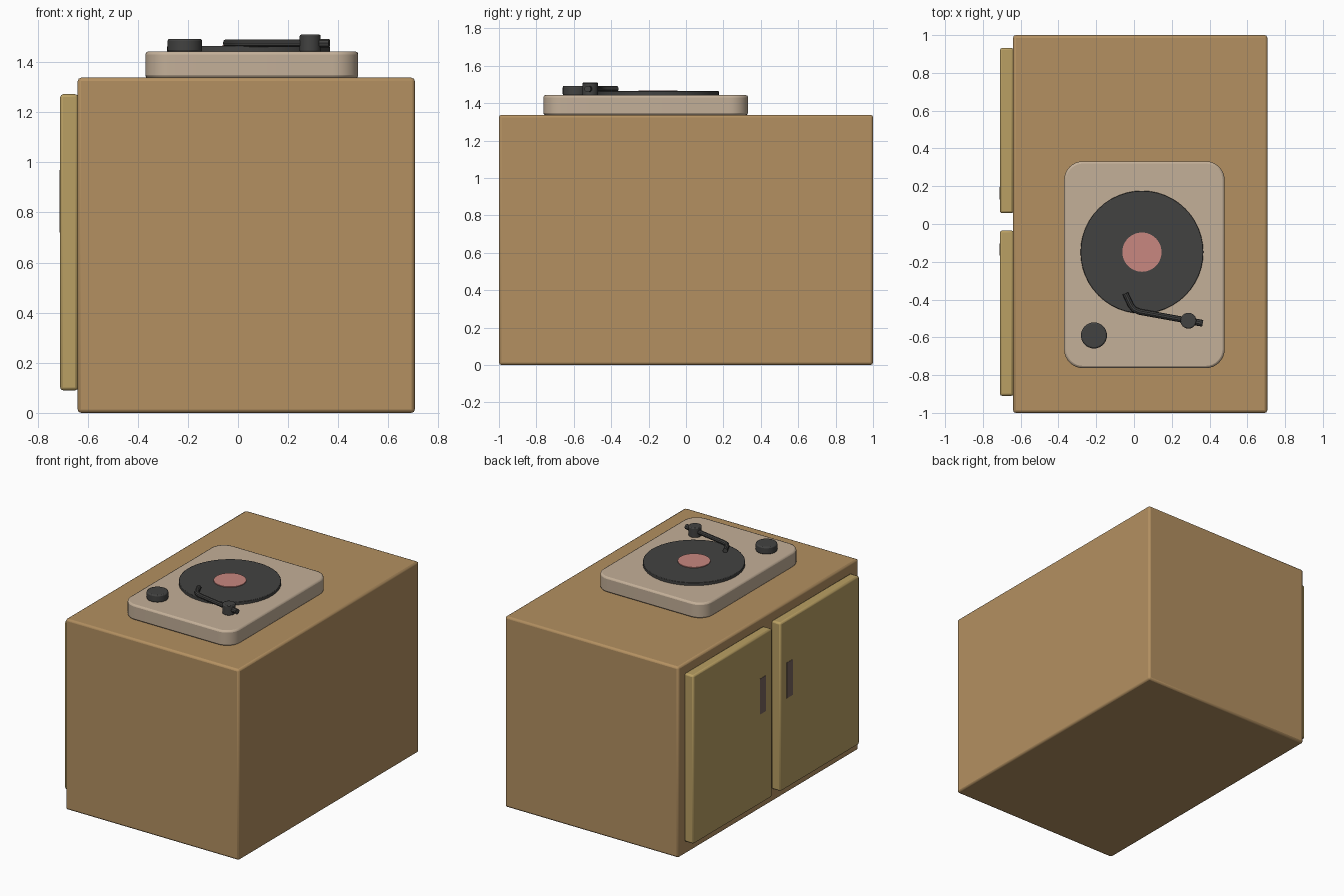
import bpy, math
from mathutils import Vector

if "Cube" in bpy.data.objects:
    bpy.data.objects.remove(bpy.data.objects["Cube"])


def mat(name, rgb):
    m = bpy.data.materials.new(name)
    m.diffuse_color = [(c / 255) ** 2.2 for c in rgb] + [1]
    m.use_nodes = True
    m.node_tree.nodes["Principled BSDF"].inputs["Base Color"].default_value = m.diffuse_color
    return m


WOOD = mat("wood", (178, 143, 97))
DOOR = mat("door_wood", (184, 158, 99))
CREAM = mat("cream", (194, 174, 151))
BLACK = mat("black", (68, 68, 67))
LABEL = mat("label_red", (199, 134, 127))
PULL = mat("pull_dark", (118, 100, 92))


def finish(o, name, material, bevel=0, segments=2):
    o.name = name
    o.data.materials.append(material)
    if bevel:
        b = o.modifiers.new("bevel", "BEVEL")
        b.width, b.segments, b.limit_method = bevel, segments, "ANGLE"
        b.angle_limit = math.radians(40)
    bpy.ops.object.shade_smooth_by_angle(angle=math.radians(35))
    return o


def box(name, lo, hi, material, bevel=0):
    lo, hi = Vector(lo), Vector(hi)
    bpy.ops.mesh.primitive_cube_add(size=1, location=(lo + hi) / 2)
    o = bpy.context.object
    o.scale = hi - lo
    bpy.ops.object.transform_apply(location=False, rotation=False, scale=True)
    return finish(o, name, material, bevel)


def disc(name, x, y, r, z0, z1, material, bevel=0, sides=48):
    bpy.ops.mesh.primitive_cylinder_add(vertices=sides, radius=r, depth=z1 - z0,
                                        location=(x, y, (z0 + z1) / 2))
    return finish(bpy.context.object, name, material, bevel)


def tube(name, points, r, material):
    c = bpy.data.curves.new(name, "CURVE")
    c.dimensions, c.bevel_depth = "3D", r
    c.bevel_resolution, c.use_fill_caps = 3, True
    s = c.splines.new("POLY")
    s.points.add(len(points) - 1)
    for p, co in zip(s.points, points):
        p.co = (*co, 1)
    o = bpy.data.objects.new(name, c)
    bpy.context.collection.objects.link(o)
    bpy.ops.object.select_all(action="DESELECT")
    bpy.context.view_layer.objects.active = o
    o.select_set(True)
    bpy.ops.object.convert(target="MESH")
    return finish(bpy.context.object, name, material)


# Cabinet body
box("cabinet", (-0.64, -1, 0), (0.706, 1, 1.338), WOOD, 0.014)

# Two doors on the -x side, with flush pulls near the middle
for side, y0, y1, h0, h1 in (("left", 0.057, 0.932, 0.13, 0.195),
                             ("right", -0.91, -0.034, -0.167, -0.102)):
    box(side + "_door", (-0.71, y0, 0.09), (-0.638, y1, 1.272), DOOR, 0.012)
    box(side + "_door_pull", (-0.712, h0, 0.72), (-0.70, h1, 0.97), PULL)

# Turntable plinth: rounded rectangle extruded upward, with softened edges
x0, x1, y0, y1, r = -0.37, 0.48, -0.763, 0.332, 0.1
outline = []
for k, (cx, cy) in enumerate(((x1 - r, y1 - r), (x0 + r, y1 - r),
                              (x0 + r, y0 + r), (x1 - r, y0 + r))):
    for i in range(9):
        a = math.radians(90 * k + 90 * i / 8)
        outline.append((cx + r * math.cos(a), cy + r * math.sin(a)))
n = len(outline)
verts = [(x, y, z) for z in (1.336, 1.443) for x, y in outline]
faces = [tuple(reversed(range(n))), tuple(range(n, 2 * n))]
faces += [(i, (i + 1) % n, n + (i + 1) % n, n + i) for i in range(n)]
me = bpy.data.meshes.new("turntable_plinth")
me.from_pydata(verts, [], faces)
plinth = bpy.data.objects.new("turntable_plinth", me)
bpy.context.collection.objects.link(plinth)
bpy.ops.object.select_all(action="DESELECT")
bpy.context.view_layer.objects.active = plinth
plinth.select_set(True)
finish(plinth, "turntable_plinth", CREAM, 0.012)

# Record, label and knob
disc("record", 0.042, -0.149, 0.325, 1.44, 1.464, BLACK, 0.003)
disc("record_label", 0.042, -0.149, 0.104, 1.46, 1.469, LABEL)
disc("knob", -0.212, -0.59, 0.069, 1.44, 1.493, BLACK, 0.008, 32)

# Tone arm: pivot post, bent arm and counterweight
disc("tone_arm_pivot", 0.288, -0.512, 0.042, 1.44, 1.51, BLACK, 0.006, 24)
z = 1.476
tube("tone_arm", [(0.30, -0.514, z), (0.03, -0.465, z), (0.0, -0.452, z),
                  (-0.017, -0.43, z), (-0.046, -0.368, z)], 0.016, BLACK)
tube("tone_arm_counterweight", [(0.29, -0.512, z), (0.364, -0.526, z)], 0.018, BLACK)
